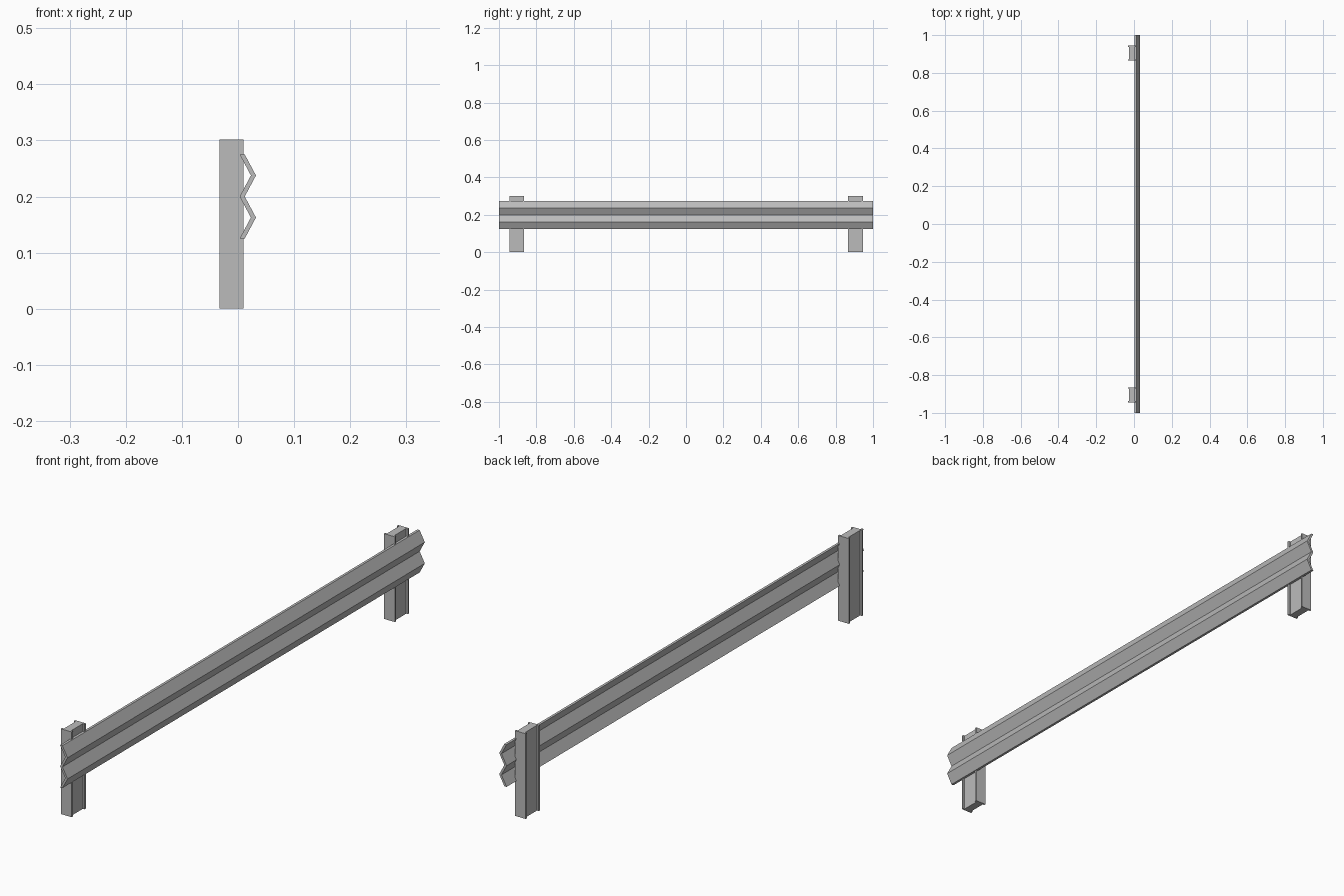
import bpy
import bmesh

if "Cube" in bpy.data.objects:
    bpy.data.objects.remove(bpy.data.objects["Cube"], do_unlink=True)

# Galvanised steel
steel = bpy.data.materials.new("galvanised_steel")
steel.use_nodes = True
colour = (0.5, 0.5, 0.5, 1)
steel.diffuse_color = colour
steel.node_tree.nodes["Principled BSDF"].inputs["Base Color"].default_value = colour


def extrude_profile(name, points, offset):
    """Extrude a closed outline of 3D points along the offset vector."""
    bm = bmesh.new()
    face = bm.faces.new([bm.verts.new(p) for p in points])
    result = bmesh.ops.extrude_face_region(bm, geom=[face], use_keep_orig=True)
    moved = [v for v in result["geom"] if isinstance(v, bmesh.types.BMVert)]
    bmesh.ops.translate(bm, verts=moved, vec=offset)
    bmesh.ops.recalc_face_normals(bm, faces=bm.faces)
    mesh = bpy.data.meshes.new(name)
    bm.to_mesh(mesh)
    bm.free()
    mesh.materials.append(steel)
    obj = bpy.data.objects.new(name, mesh)
    bpy.context.collection.objects.link(obj)
    return obj


# Corrugated rail: a zigzag strip of constant thickness running along y
rail_z = 0.2
pitch = 0.0375
back, ridge, thick = 0.003, 0.023, 0.009
zigzag = [(ridge if i % 2 else back, rail_z + pitch * (i - 2)) for i in range(5)]
outline = zigzag + [(x + thick, z) for x, z in reversed(zigzag)]
extrude_profile("rail", [(x, -1, z) for x, z in outline], (0, 2, 0))

# I-section posts: flanges face along y, web joins them
post_height = 0.302
x0, x1 = -0.033, 0.0095
half, flange, recess = 0.04, 0.007, 0.007
inner = half - flange
quarter = [(x1, -half), (x1, -inner), (x1 - recess, -inner)]
side = quarter + [(x, -y) for x, y in reversed(quarter)]
section = side + [(x0 + x1 - x, -y) for x, y in side]
for name, y in (("front_post", -0.905), ("back_post", 0.905)):
    extrude_profile(name, [(px, y + py, 0) for px, py in section], (0, 0, post_height))
